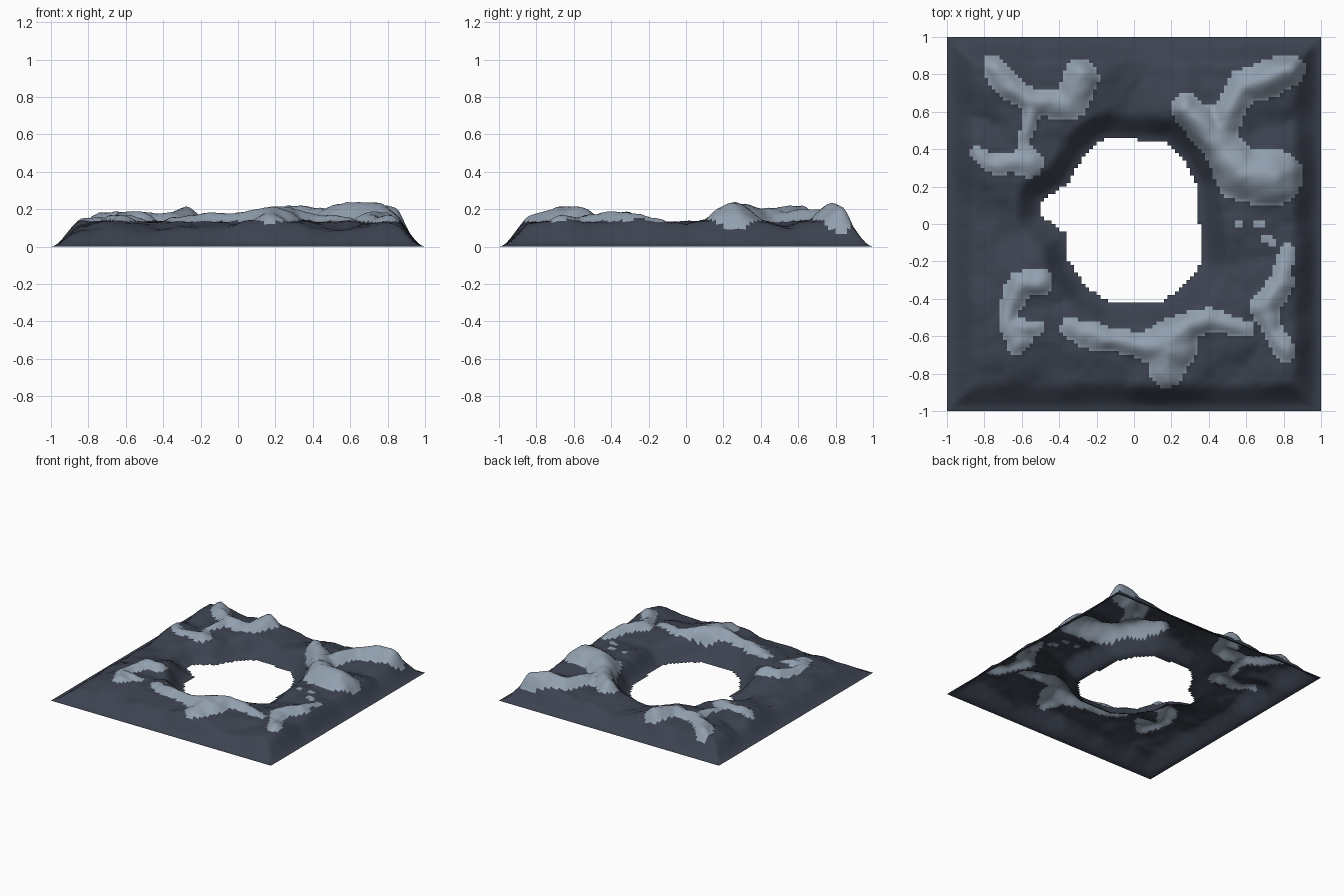
import bpy
import bmesh
from mathutils import Vector, noise

cube = bpy.data.objects.get("Cube")
if cube:
    bpy.data.objects.remove(cube)

CELLS = 100
ROCK_LINE = 0.135

# Ridge crests: x, y, half width, peak height
north_west = [[(-.75, .83, .07, .18), (-.68, .74, .07, .18), (-.53, .66, .07, .19),
               (-.35, .64, .09, .18), (-.28, .80, .09, .22)],
              [(-.55, .62, .05, .18), (-.59, .42, .03, .15), (-.56, .33, .08, .17)],
              [(-.85, .38, .04, .15), (-.77, .32, .04, .16), (-.56, .33, .07, .17)]]
north_east = [[(.28, .62, .08, .22), (.36, .53, .10, .23), (.48, .40, .11, .20),
               (.58, .26, .14, .23), (.75, .25, .15, .23)],
              [(.45, .50, .09, .19), (.59, .74, .09, .20), (.72, .78, .11, .23), (.83, .82, .08, .21)]]
south_east = [[(.83, -.14, .04, .15), (.78, -.32, .07, .18), (.70, -.44, .08, .19),
               (.73, -.56, .05, .17), (.80, -.67, .07, .17)],
              [(.69, -.07, .02, .14), (.74, -.10, .02, .14)],
              [(.55, .0, .02, .14), (.57, .0, .02, .14)],
              [(.65, .0, .02, .14), (.69, .0, .02, .14)]]
south = [[(-.35, -.55, .05, .16), (-.26, -.59, .07, .17), (-.12, -.62, .07, .18),
          (.03, -.65, .07, .18), (.19, -.66, .15, .22), (.18, -.78, .10, .18)],
         [(.19, -.64, .12, .22), (.30, -.54, .08, .20), (.39, -.51, .06, .18), (.59, -.56, .05, .16)]]
south_west = [[(-.50, -.31, .07, .18), (-.60, -.32, .07, .18), (-.67, -.43, .06, .18),
               (-.68, -.54, .05, .17), (-.62, -.62, .07, .17)],
              [(-.64, -.55, .05, .17), (-.52, -.55, .04, .16)]]

# Outline of the crater opening
crater = [(-.12, .46), (.16, .44), (.26, .35), (.34, .21), (.35, 0), (.37, -.2), (.33, -.25),
          (.26, -.34), (.14, -.42), (-.13, -.42), (-.26, -.33), (-.35, -.2), (-.37, -.05),
          (-.5, .05), (-.49, .13), (-.36, .21), (-.26, .37), (-.19, .44)]


def smooth(t):
    t = max(0.0, min(1.0, t))
    return t * t * (3 - 2 * t)


def along(x, y, a, b):
    """Distance to a segment and the fraction along it."""
    dx, dy = b[0] - a[0], b[1] - a[1]
    t = ((x - a[0]) * dx + (y - a[1]) * dy) / (dx * dx + dy * dy)
    t = max(0.0, min(1.0, t))
    return ((x - a[0] - t * dx) ** 2 + (y - a[1] - t * dy) ** 2) ** 0.5, t


def crater_distance(x, y):
    """Distance to the crater outline, negative inside."""
    nearest, inside = 9.0, False
    for a, b in zip(crater, crater[1:] + crater[:1]):
        nearest = min(nearest, along(x, y, a, b)[0])
        if (a[1] > y) != (b[1] > y) and x < a[0] + (y - a[1]) * (b[0] - a[0]) / (b[1] - a[1]):
            inside = not inside
    return -nearest if inside else nearest


segments = [pair for group in (north_west, north_east, south_east, south, south_west)
            for line in group for pair in zip(line, line[1:])]


def terrain(x, y):
    """Height, and how far the point lies inside a ridge."""
    warp = noise.noise_vector(Vector((x * 9, y * 9, 3))) * 0.018
    margin, bump = -9.0, 0.0
    for a, b in segments:
        d, t = along(x + warp.x, y + warp.y, a, b)
        width = a[2] + t * (b[2] - a[2])
        peak = a[3] + t * (b[3] - a[3])
        margin = max(margin, width - d)
        if d < width:
            bump = max(bump, (peak - ROCK_LINE) * (1 - (d / width) ** 1.6))
    height = ROCK_LINE + bump - 0.045 * smooth(-margin / 0.22)
    height += 0.016 * noise.fractal(Vector((x * 5, y * 5, 1)), 0.9, 2.0, 4)
    edge = 1 - max(abs(x), abs(y))
    return height * smooth(edge / 0.16) * smooth(crater_distance(x, y) / 0.15), margin


def material(name, color):
    mat = bpy.data.materials.new(name)
    mat.use_nodes = True
    mat.diffuse_color = color
    shader = mat.node_tree.nodes["Principled BSDF"]
    shader.inputs["Base Color"].default_value = color
    shader.inputs["Roughness"].default_value = 0.9
    return mat


# Terrain sheet with the crater cut out
bm = bmesh.new()
bmesh.ops.create_grid(bm, x_segments=CELLS, y_segments=CELLS, size=1)
hole = [f for f in bm.faces if crater_distance(*f.calc_center_median().xy) < 0]
bmesh.ops.delete(bm, geom=hole, context='FACES')
margins = {}
for v in bm.verts:
    v.co.z, margins[v] = terrain(v.co.x, v.co.y)

# Pale rock on the ridges, dark ground elsewhere
for f in bm.faces:
    f.smooth = True
    f.material_index = int(sum(margins[v] for v in f.verts) > 0)

mesh = bpy.data.meshes.new("crater_terrain")
bm.to_mesh(mesh)
bm.free()
mesh.materials.append(material("dark_ground", (0.045, 0.055, 0.08, 1)))
mesh.materials.append(material("pale_rock", (0.29, 0.35, 0.43, 1)))
bpy.context.collection.objects.link(bpy.data.objects.new("crater_terrain", mesh))
